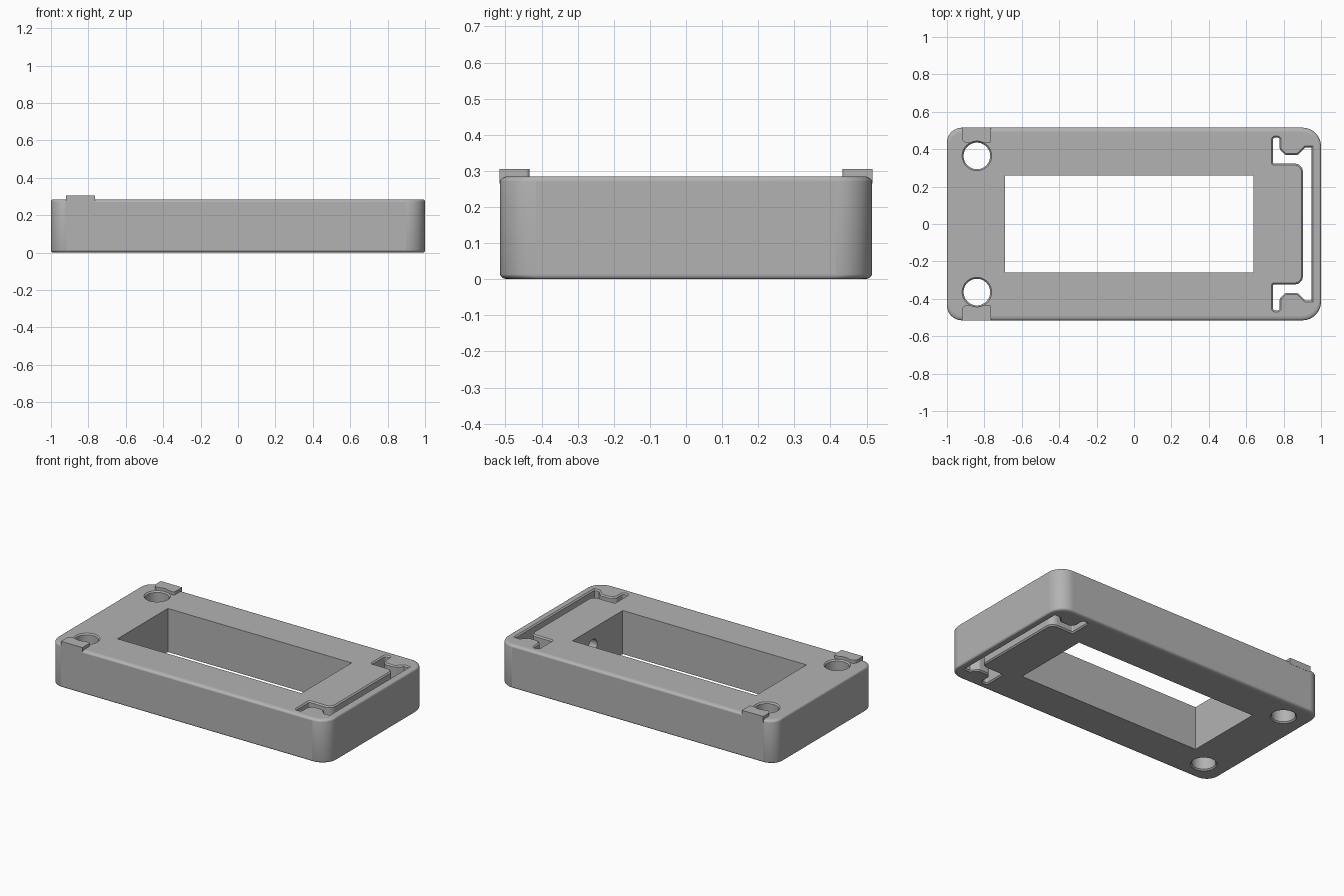
import bpy, bmesh, math
from mathutils import Vector

if "Cube" in bpy.data.objects:
    bpy.data.objects.remove(bpy.data.objects["Cube"])

grey = bpy.data.materials.new("light_grey_plastic")
grey.diffuse_color = (0.45, 0.45, 0.45, 1)
grey.use_nodes = True
grey.node_tree.nodes["Principled BSDF"].inputs["Base Color"].default_value = grey.diffuse_color


def rounded(points, seg=8):
    """Closed outline from (x, y, corner radius)."""
    out, n = [], len(points)
    for i, (x, y, r) in enumerate(points):
        p = Vector((x, y))
        if r == 0:
            out.append(p)
            continue
        a = (Vector(points[i - 1][:2]) - p).normalized()
        b = (Vector(points[(i + 1) % n][:2]) - p).normalized()
        half = a.angle(b) / 2
        c = p + (a + b).normalized() * r / math.sin(half)
        d = r / math.tan(half)
        s, e = p + a * d - c, p + b * d - c
        sweep = s.angle(e)
        for k in range(seg + 1):
            t = k / seg
            v = (s * math.sin((1 - t) * sweep) + e * math.sin(t * sweep)) / math.sin(sweep)
            out.append(c + v)
    return out


def inset(outline, d):
    """Shrink a counter-clockwise outline by d."""
    out, n = [], len(outline)
    for i, p in enumerate(outline):
        a = (p - outline[i - 1]).normalized()
        b = (outline[(i + 1) % n] - p).normalized()
        na, nb = Vector((-a.y, a.x)), Vector((-b.y, b.x))
        out.append(p + (na + nb) * d / (1 + na.dot(nb)))
    return out


def loft(name, layers):
    """Solid through stacked outlines given as (outline, z)."""
    bm = bmesh.new()
    rings = [[bm.verts.new((p.x, p.y, z)) for p in o] for o, z in layers]
    n = len(rings[0])
    for lo, hi in zip(rings, rings[1:]):
        for i in range(n):
            j = (i + 1) % n
            bm.faces.new((lo[i], lo[j], hi[j], hi[i]))
    bm.faces.new(rings[0][::-1])
    bm.faces.new(rings[-1])
    bmesh.ops.recalc_face_normals(bm, faces=bm.faces[:])
    me = bpy.data.meshes.new(name)
    bm.to_mesh(me)
    bm.free()
    me.materials.append(grey)
    ob = bpy.data.objects.new(name, me)
    bpy.context.collection.objects.link(ob)
    return ob


def combine(target, other, op):
    m = target.modifiers.new(op, 'BOOLEAN')
    m.operation, m.object, m.solver = op, other, 'EXACT'
    bpy.context.view_layer.objects.active = target
    bpy.ops.object.modifier_apply(modifier=m.name)
    bpy.data.objects.remove(other)


H, W, CH = 0.285, 0.515, 0.008


def flared(name, outline):
    """Through cutter, widened at the top and bottom faces."""
    inner = inset(outline, CH)
    combine(body, loft(name, [(outline, -0.02), (outline, 0), (inner, CH),
                              (inner, H - CH), (outline, H), (outline, H + 0.05)]), 'DIFFERENCE')


# body with softened rim, rounder along the long sides than at the ends
base = rounded([(-1, -W, .08), (1, -W, .1), (1, W, .1), (-1, W, .08)], 12)
rim = []
for k in range(6):
    t = k / 5 * math.pi / 2
    dx, dy, z = .01 * (1 - math.sin(t)), .024 * (1 - math.sin(t)), .014 * (1 - math.cos(t))
    rim.append(([Vector((p.x * (1 - dx), p.y * (W - dy) / W)) for p in base], z))
body = loft("frame_body", rim + [(o, H - z) for o, z in reversed(rim)])

# raised tabs beside the screw holes
for s in (1, -1):
    tab = [(-.92, s * .433, .03), (-.765, s * .433, .012), (-.765, s * .516, 0), (-.92, s * .516, 0)]
    combine(body, loft("tab", [(rounded(tab[::s]), .265), (rounded(tab[::s]), .305)]), 'UNION')

# central window
win = rounded([(-.69, -.26, 0), (.64, -.26, 0), (.64, .26, 0), (-.69, .26, 0)])
combine(body, loft("window", [(win, -.1), (win, .5)]), 'DIFFERENCE')

# screw holes
for s in (1, -1):
    ring = [Vector((-.84 + .079 * math.cos(i * math.tau / 48),
                    s * .364 + .079 * math.sin(i * math.tau / 48))) for i in range(48)]
    flared("screw_hole", ring)

# strap slot, upper half mirrored to the lower half
half = [(.957, .417, 0), (.912, .417, .01), (.872, .377, .01), (.812, .377, .01), (.787, .402, .01),
        (.787, .47, .02), (.735, .47, .02), (.735, .315, .014), (.895, .315, .035)]
flared("strap_slot", rounded(half + [(x, -y, r) for x, y, r in reversed(half)], 5))

# small cable hole from the window to the slot
circle = [Vector((.045 * math.cos(i * math.tau / 24), .045 * math.sin(i * math.tau / 24))) for i in range(24)]
cable = loft("cable_hole", [(circle, .6), (circle, .92)])
cable.rotation_euler = (0, math.pi / 2, 0)
cable.location = (0, .05, .17)
bpy.context.view_layer.update()
combine(body, cable, 'DIFFERENCE')

# smooth curves, keep the large faces flat
body.select_set(True)
bpy.context.view_layer.objects.active = body
bpy.ops.object.shade_smooth_by_angle(angle=math.radians(30))
for f in body.data.polygons:
    if f.area > .02 or abs(f.normal.z) > .999:
        f.use_smooth = False
